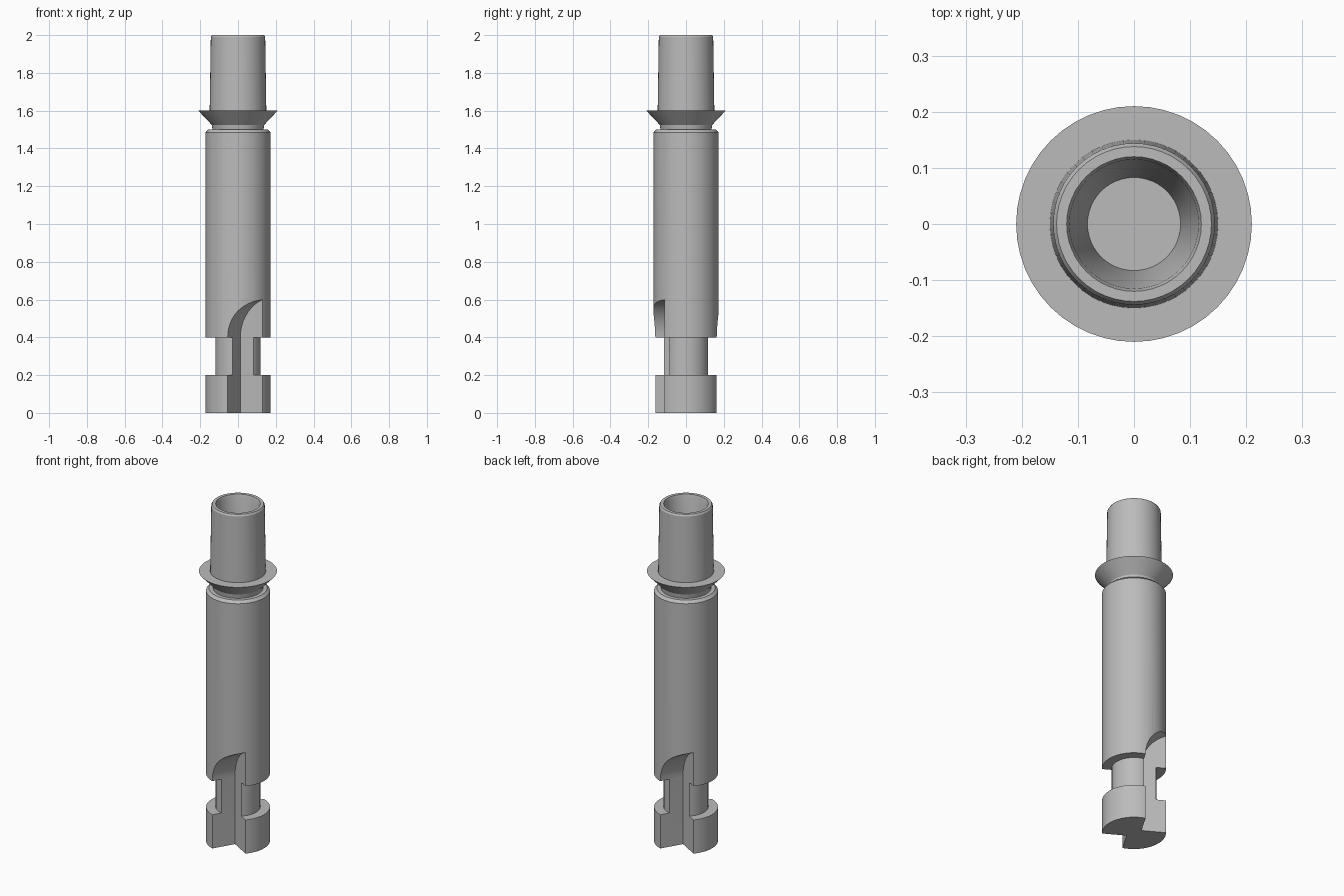
import bpy, bmesh, math
from mathutils import Vector, Matrix

cube = bpy.data.objects.get("Cube")
if cube:
    bpy.data.objects.remove(cube)

SEGMENTS = 48
steel = bpy.data.materials.new("grey steel")
steel.use_nodes = True
color = (0.5, 0.5, 0.5, 1)
steel.diffuse_color = color
steel.node_tree.nodes["Principled BSDF"].inputs["Base Color"].default_value = color


def add_object(name, bm):
    bmesh.ops.remove_doubles(bm, verts=bm.verts, dist=1e-5)
    bmesh.ops.recalc_face_normals(bm, faces=bm.faces)
    mesh = bpy.data.meshes.new(name)
    bm.to_mesh(mesh)
    bm.free()
    mesh.materials.append(steel)
    obj = bpy.data.objects.new(name, mesh)
    bpy.context.collection.objects.link(obj)
    return obj


def revolve(name, profile):
    """Spin an (r, z) profile around the z axis."""
    bm = bmesh.new()
    verts = [bm.verts.new((r, 0, z)) for r, z in profile]
    edges = [bm.edges.new(pair) for pair in zip(verts, verts[1:])]
    bmesh.ops.spin(bm, geom=verts + edges, cent=(0, 0, 0), axis=(0, 0, 1),
                   angle=math.tau, steps=SEGMENTS)
    return add_object(name, bm)


def activate(obj):
    bpy.ops.object.select_all(action="DESELECT")
    obj.select_set(True)
    bpy.context.view_layer.objects.active = obj


# Main shaft with the narrow groove and the locking foot
R = 0.172
shaft = revolve("shaft", [(0, 0), (R, 0), (R, 0.2), (0.12, 0.2), (0.12, 0.4),
                          (R, 0.4), (R, 1.485), (0.157, 1.5), (0, 1.5)])

# Flared collar and hollow, slightly tapered spigot
spigot = revolve("collar_and_spigot", [
    (0.135, 1.5), (0.139, 1.525), (0.21, 1.6), (0.15, 1.6), (0.144, 1.99),
    (0.138, 2.0), (0.12, 2.0), (0.115, 1.985), (0.083, 1.6), (0, 1.6)])

# Two opposite quarter notches that curve out to the side at the top
u_dir = Vector((math.cos(math.pi / 6), -0.5, 0))
v_dir = Vector((-0.5, -math.cos(math.pi / 6), 0))
inset, arc = 0.034, 0.215
outline = [(inset, -0.1)]
for i in range(17):
    a = math.pi / 2 * i / 16
    outline.append((inset + arc * (1 - math.cos(a)), 0.4 + arc * math.sin(a)))
outline.append((inset + arc, -0.1))

bm = bmesh.new()
for turn in (0, math.pi):
    spin = Matrix.Rotation(turn, 3, "Z")
    near, far = [[bm.verts.new(spin @ (u * u_dir + v * v_dir + Vector((0, 0, z))))
                  for u, z in outline] for v in (inset, 0.3)]
    bm.faces.new(near)
    bm.faces.new(far[::-1])
    for i in range(len(near)):
        j = (i + 1) % len(near)
        bm.faces.new((near[i], far[i], far[j], near[j]))
cutter = add_object("notch_cutter", bm)
cutter.hide_render = True

activate(shaft)
cut = shaft.modifiers.new("notches", "BOOLEAN")
cut.operation = "DIFFERENCE"
cut.solver = "EXACT"
cut.object = cutter
bpy.ops.object.modifier_apply(modifier=cut.name)
bpy.data.objects.remove(cutter)

# Smooth round surfaces, crisp machined edges
for obj in (shaft, spigot):
    activate(obj)
    bpy.ops.object.shade_smooth_by_angle(angle=math.radians(25))
